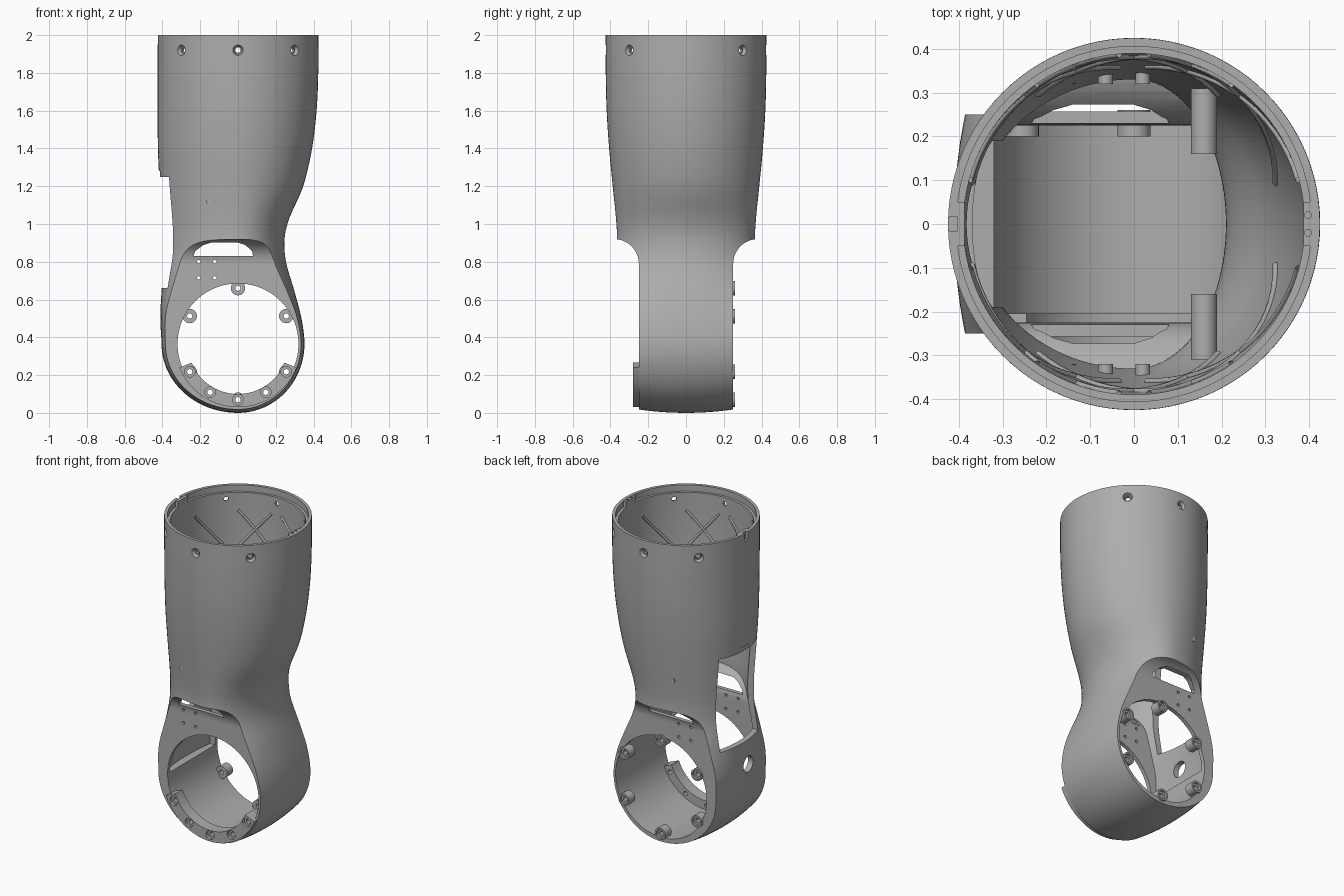
import bpy, bmesh, math
from math import sin, cos, pi, radians
from mathutils import Matrix, Vector

if "Cube" in bpy.data.objects:
    bpy.data.objects.remove(bpy.data.objects["Cube"])

grey = bpy.data.materials.new("plain grey")
grey.use_nodes = True
grey.diffuse_color = (0.42, 0.42, 0.42, 1)
grey.node_tree.nodes["Principled BSDF"].inputs["Base Color"].default_value = grey.diffuse_color

RING_Z = 0.365      # height of the ring axis
BOLT_R = 0.295      # bolt circle of the ring
# Key sections: height, left reach, right reach, half depth
KEYS = [(RING_Z, .405, .352, .8), (.5, .412, .336, .7), (.65, .405, .297, .5),
        (.8, .402, .254, .385), (.92, .402, .246, .366), (1.02, .405, .268, .37),
        (1.2, .415, .345, .388), (1.4, .424, .392, .407), (1.6, .425, .416, .42),
        (1.8, .425, .425, .425), (2.0, .425, .425, .425)]


def section(z):
    """Smoothly interpolated left reach, right reach and half depth."""
    z = min(z, 2.0)
    i = max(k for k in range(len(KEYS) - 1) if KEYS[k][0] <= z)

    def slope(k, c):
        a, b = KEYS[max(k - 1, 0)], KEYS[min(k + 1, len(KEYS) - 1)]
        return 0 if k in (0, len(KEYS) - 1) else (b[c] - a[c]) / (b[0] - a[0])
    a, b = KEYS[i], KEYS[i + 1]
    h = b[0] - a[0]
    t = (z - a[0]) / h
    return [(1 + 2 * t) * (1 - t) ** 2 * a[c] + t * (1 - t) ** 2 * h * slope(i, c)
            + t * t * (3 - 2 * t) * b[c] + t * t * (t - 1) * h * slope(i + 1, c)
            for c in (1, 2, 3)]


def wall_point(angle, z, inset, scale=1):
    left, right, depth = [v - inset for v in section(max(z, RING_Z))]
    reach = right if cos(angle) > 0 else left
    return Vector((reach * cos(angle) * scale, depth * sin(angle) * scale, z))


def finish(name, bm):
    bmesh.ops.recalc_face_normals(bm, faces=bm.faces)
    mesh = bpy.data.meshes.new(name)
    bm.to_mesh(mesh)
    bm.free()
    ob = bpy.data.objects.new(name, mesh)
    bpy.context.collection.objects.link(ob)
    mesh.materials.append(grey)
    return ob


def loft(name, levels, inset, seg=96):
    bm = bmesh.new()
    rings = [[bm.verts.new(wall_point(2 * pi * k / seg, z, inset, s)) for k in range(seg)]
             for z, s in levels]
    for a, b in zip(rings, rings[1:]):
        for k in range(seg):
            n = (k + 1) % seg
            bm.faces.new((a[k], a[n], b[n], b[k]))
    bm.faces.new(rings[0])
    bm.faces.new(rings[-1])
    return finish(name, bm)


def prism(name, points, direction):
    bm = bmesh.new()
    face = bm.faces.new([bm.verts.new(p) for p in points])
    new = bmesh.ops.extrude_face_region(bm, geom=[face])["geom"]
    bmesh.ops.translate(bm, vec=direction, verts=[v for v in new if isinstance(v, bmesh.types.BMVert)])
    return finish(name, bm)


def box(name, lo, hi):
    pts = [(lo[0], lo[1], lo[2]), (hi[0], lo[1], lo[2]), (hi[0], hi[1], lo[2]), (lo[0], hi[1], lo[2])]
    return prism(name, pts, (0, 0, hi[2] - lo[2]))


def rod(name, start, end, r1, r2=None, seg=24):
    a, b = Vector(start), Vector(end)
    d = b - a
    mat = Matrix.Translation((a + b) / 2) @ d.to_track_quat('Z', 'Y').to_matrix().to_4x4()
    bm = bmesh.new()
    bmesh.ops.create_cone(bm, cap_ends=True, segments=seg, radius1=r1,
                          radius2=r1 if r2 is None else r2, depth=d.length, matrix=mat)
    return finish(name, bm)


def cut(target, *cutters):
    bpy.context.view_layer.objects.active = target
    for c in cutters:
        mod = target.modifiers.new("cut", 'BOOLEAN')
        mod.operation, mod.solver, mod.object = 'DIFFERENCE', 'EXACT', c
        bpy.ops.object.modifier_apply(modifier=mod.name)
        bpy.data.objects.remove(c)


def side_cutter(side, inset):
    """Flat cheek of the lower half, with a concave sweep into the tube."""
    r = 0.13 + inset
    yz = [(.9, -.2), (.25 - inset, -.2)]
    yz += [(.38 - r * cos(a), .79 + r * sin(a)) for a in [pi / 24 * k for k in range(12)]]
    yz += [(.9, .79 + r)]
    return prism("cutter", [(-.7, side * y, z) for y, z in yz], (1.4, 0, 0))


def bolt_spot(deg, y):
    return Vector((BOLT_R * cos(radians(deg)), y, RING_Z + BOLT_R * sin(radians(deg))))


# Outer body: rounded bottom, waist, and round tube
steps = [RING_Z + (2 - RING_Z) * k / 44 for k in range(45)]
bottom = [(RING_Z * (1 - cos(a)), sin(a)) for a in [pi / 2 * (k + .3) / 24 for k in range(24)]]
body = loft("arm_shell", bottom + [(z, 1) for z in steps], 0)
# Hollow inside
cavity = loft("cavity", [(z, 1) for z in steps + [2.1]], .035)
for side in (-1, 1):
    cut(body, side_cutter(side, 0))
    cut(cavity, side_cutter(side, .025))
cut(body, cavity)

# Ring bore, top lip, service opening and cable hole
cut(body, rod("bore", (0, -.7, RING_Z), (0, .7, RING_Z), .32, seg=96),
    rod("lip", (0, 0, 1.96), (0, 0, 2.1), .406, seg=96),
    box("opening", (-.7, -.19, .66), (-.2, .19, 1.25)),
    box("opening_step", (-.7, -.21, 1.24), (-.412, .21, 1.28)),
    rod("cable_hole", (-.7, -.04, .51), (-.2, -.04, .51), .05))

# Arched slot through both cheeks
slot = [(-.235, .83), (.08, .83), (.075, .855), (.04, .888), (0, .902),
        (-.14, .902), (-.185, .888), (-.228, .855)]
cut(body, prism("slot", [(x, -.7, z) for x, z in slot], (0, 1.4, 0)))

# Pin holes below the slot
for x in (-.208, -.123):
    for z in (.715, .8):
        cut(body, rod("pin_hole", (x, -.7, z), (x, .7, z), .009, seg=12))

# Countersunk screw holes around the tube rim
for deg in (45, 90, 135, 225, 270, 315):
    d = Vector((cos(radians(deg)), sin(radians(deg)), 0))
    up = Vector((0, 0, 1.92))
    cut(body, rod("screw_hole", up + d * .3, up + d * .5, .014),
        rod("countersink", up + d * .405, up + d * .43, .02, .03))

# Rim tabs, one notched and one with two pin holes
for side, name in ((-1, "left_notch_tab"), (1, "right_pin_tab")):
    tab = box(name, (side * .387, -.05, 1.9), (side * .415, .05, 1.998))
    if side < 0:
        for part in (tab, body):
            cut(part, box("notch", (-.5, -.017, 1.95), (-.405, .017, 2.1)))
    else:
        for y in (-.02, .02):
            cut(tab, rod("pin_hole", (.397, y, 1.95), (.397, y, 2.1), .008, seg=12))

# Raised crescent flange on the front of the ring
arc = [radians(-22 - 136 * k / 40) for k in range(41)]
outline = [(.335, a) for a in arc] + [(.265, a) for a in reversed(arc)]
flange = prism("front_flange", [(r * cos(a), -.28, RING_Z + r * sin(a)) for r, a in outline], (0, .075, 0))
for deg in (-30, -60, -90, -120, -150):
    cut(flange, rod("bolt_hole", bolt_spot(deg, -.4), bolt_spot(deg, 0), .014),
        rod("counterbore", bolt_spot(deg, -.3), bolt_spot(deg, -.262), .028))

# Screw bosses on the back of the ring
for i, deg in enumerate(range(-150, 151, 60)):
    boss = rod("back_boss_%d" % (i + 1), bolt_spot(deg, .2), bolt_spot(deg, .26), .038)
    cut(boss, rod("bolt_hole", bolt_spot(deg, 0), bolt_spot(deg, .4), .014),
        rod("counterbore", bolt_spot(deg, .245), bolt_spot(deg, .3), .027))

# Inner studs and mounting posts
for side, word in ((-1, "front"), (1, "back")):
    for i, x in enumerate((-.15, -.065, .02)):
        rod("%s_stud_%d" % (word, i + 1), (x, side * .32, 1.12), (x, side * .355, 1.12), .017)
    rod(word + "_post", (.16, side * .16, 1.27), (.16, side * .31, 1.27), .03)

# Diagonal stiffening ribs on the inner wall
ribs = bpy.data.curves.new("inner_ribs", 'CURVE')
ribs.dimensions, ribs.bevel_depth, ribs.bevel_resolution = '3D', .008, 1
for middle in (90, 270):
    for start in (-75, -35, 5):
        for lean in (-1, 1):
            line = ribs.splines.new('POLY')
            line.points.add(16)
            for k, p in enumerate(line.points):
                ang = radians(middle + lean * (start + 70 * k / 16))
                p.co = (*wall_point(ang, 1.3 + .55 * k / 16, .036), 1)
rib_ob = bpy.data.objects.new("inner_ribs", ribs)
bpy.context.collection.objects.link(rib_ob)
ribs.materials.append(grey)

# Smooth curved walls, keep edges crisp
for ob in bpy.context.scene.objects:
    ob.select_set(ob.type == 'MESH')
bpy.context.view_layer.objects.active = body
bpy.ops.object.shade_smooth_by_angle(angle=radians(30))
